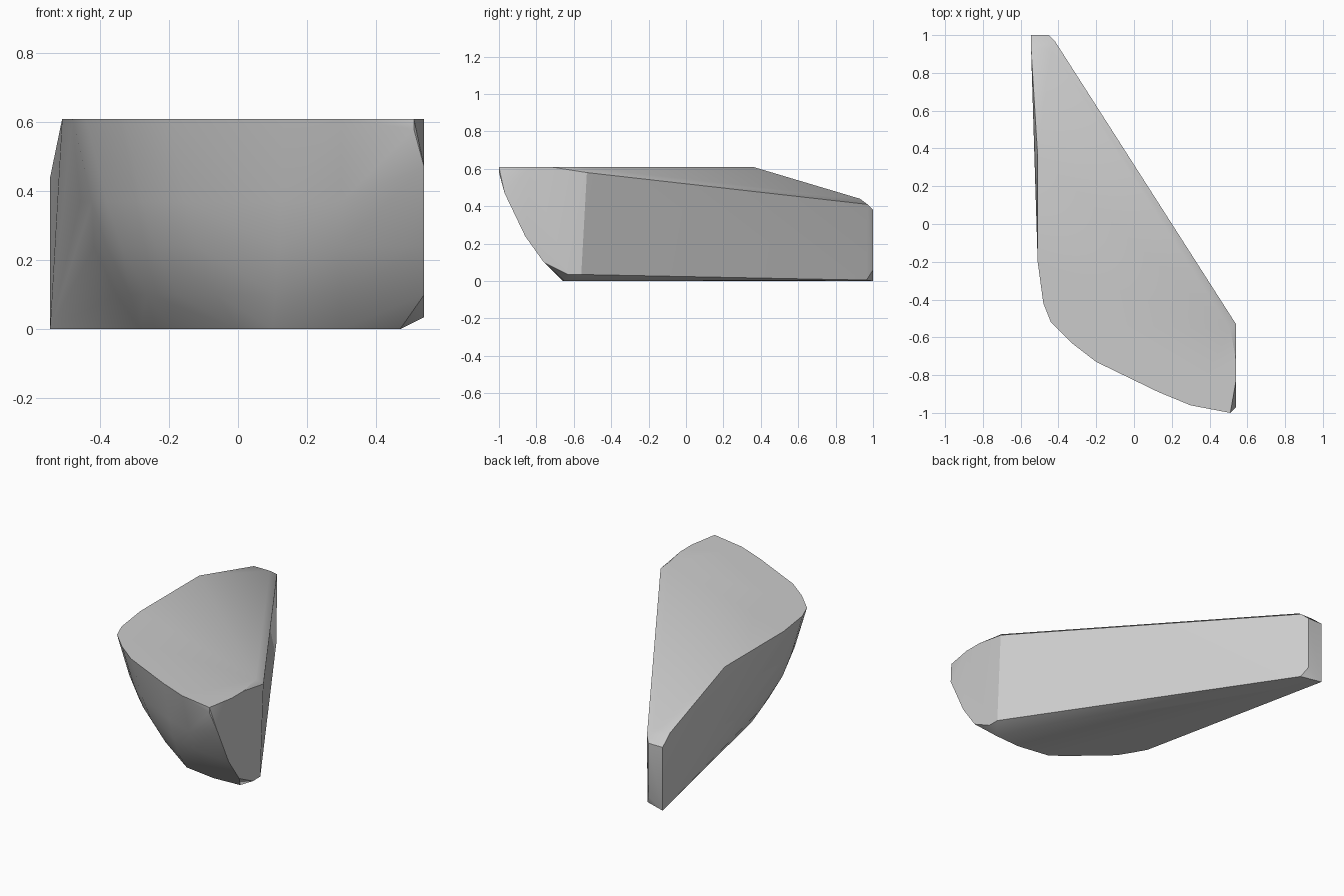
import bpy
import bmesh
import math

cube = bpy.data.objects.get("Cube")
if cube:
    bpy.data.objects.remove(cube)

HEIGHT = 0.61

# Stone colour
stone = bpy.data.materials.new("grey_stone")
stone.use_nodes = True
colour = (0.6, 0.6, 0.6, 1)
stone.diffuse_color = colour
stone.node_tree.nodes["Principled BSDF"].inputs["Base Color"].default_value = colour

# Rounded front: top rim and matching foot, from the left-hand flank to the nose
rim = [(-.51, -.2), (-.48, -.42), (-.44, -.52), (-.33, -.63), (-.2, -.73),
       (.13, -.89), (.3, -.96), (.51, -1)]
foot = [(-.285, -.22), (-.24, -.3), (-.19, -.38), (-.11, -.45), (0, -.55),
        (.1, -.63), (.3, -.66), (.47, -.65)]
# Height and the share of the way from rim to foot
bulge = [(HEIGHT, 0), (.37, .235), (.24, .41), (.1, .7), (0, 1)]

points = []
for (ax, ay), (bx, by) in zip(rim, foot):
    for z, t in bulge:
        points.append((ax + (bx - ax) * t, ay + (by - ay) * t, z))

# Flat broken side at the wide end
side = [(-.97, .47), (-.92, .37), (-.86, .24), (-.76, .1), (-.63, .035),
        (-.56, .035), (-.53, .58), (-.72, HEIGHT), (-.83, HEIGHT)]
points += [(.54, y, z) for y, z in side]

# Top edge, bottom edge and the chamfered narrow tail
points += [(.51, -1, .58), (.51, -.56, HEIGHT), (-.51, .36, HEIGHT),
           (.41, -.51, 0), (-.42, .965, .005),
           (-.545, .93, .44), (-.44, .93, .44), (-.42, .97, .41),
           (-.545, 1, .38), (-.45, 1, .38), (-.45, 1, .06), (-.545, 1, 0)]

bm = bmesh.new()
for p in points:
    bm.verts.new(p)
hull = bmesh.ops.convex_hull(bm, input=bm.verts[:])
loose = {g for g in hull["geom_interior"] + hull["geom_unused"]
         if isinstance(g, bmesh.types.BMVert)}
bmesh.ops.delete(bm, geom=list(loose), context="VERTS")
bmesh.ops.dissolve_limit(bm, angle_limit=math.radians(1),
                         verts=bm.verts[:], edges=bm.edges[:])
bmesh.ops.recalc_face_normals(bm, faces=bm.faces[:])

mesh = bpy.data.meshes.new("rock_wedge")
bm.to_mesh(mesh)
bm.free()
mesh.materials.append(stone)
rock = bpy.data.objects.new("rock_wedge", mesh)
bpy.context.collection.objects.link(rock)

# Soft shading on the worn front, crisp broken edges
bpy.ops.object.select_all(action="DESELECT")
rock.select_set(True)
bpy.context.view_layer.objects.active = rock
bpy.ops.object.shade_smooth_by_angle(angle=math.radians(30))
